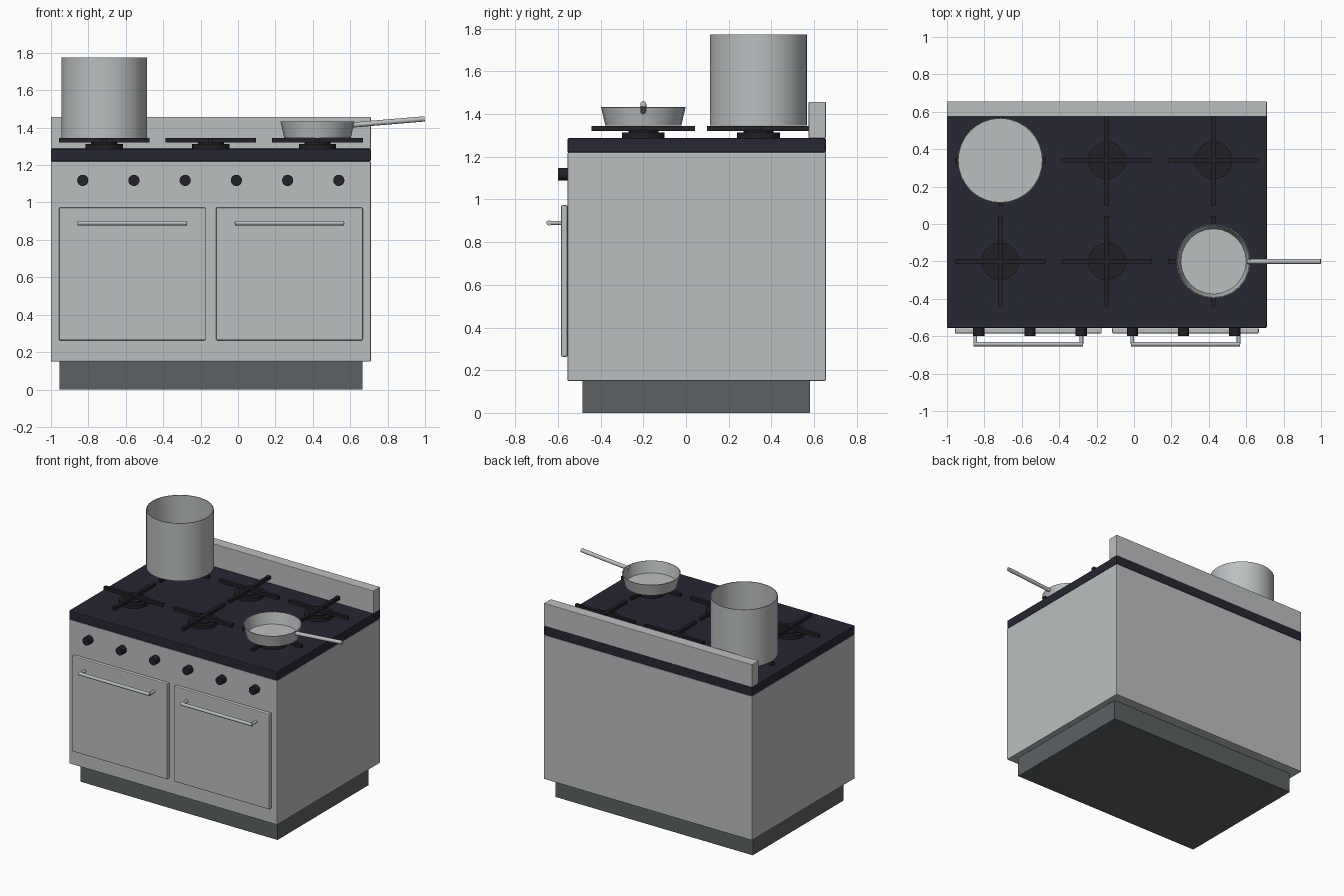
import bpy, bmesh, math
from mathutils import Vector

old = bpy.data.objects.get("Cube")
if old:
    bpy.data.objects.remove(old, do_unlink=True)


def material(name, rgb):
    m = bpy.data.materials.new(name)
    m.use_nodes = True
    m.diffuse_color = (*rgb, 1)
    m.node_tree.nodes["Principled BSDF"].inputs["Base Color"].default_value = (*rgb, 1)
    return m


steel = material("brushed steel", (0.5, 0.52, 0.53))
enamel = material("dark enamel", (0.02, 0.02, 0.034))
iron = material("cast iron", (0.015, 0.015, 0.02))
plinth_grey = material("plinth grey", (0.11, 0.12, 0.125))


def finish(name, bm, mat):
    mesh = bpy.data.meshes.new(name)
    bm.to_mesh(mesh)
    bm.free()
    obj = bpy.data.objects.new(name, mesh)
    bpy.context.collection.objects.link(obj)
    mesh.materials.append(mat)
    return obj


def smooth(obj):
    bpy.ops.object.select_all(action="DESELECT")
    obj.select_set(True)
    bpy.context.view_layer.objects.active = obj
    bpy.ops.object.shade_smooth_by_angle(angle=math.radians(35))


def box(name, low, high, mat, bevel=0.0):
    """Box between two opposite corners, with optional rounded edges."""
    low, high = Vector(low), Vector(high)
    bm = bmesh.new()
    bmesh.ops.create_cube(bm, size=1)
    bmesh.ops.scale(bm, vec=high - low, verts=bm.verts)
    bmesh.ops.translate(bm, vec=(low + high) / 2, verts=bm.verts)
    obj = finish(name, bm, mat)
    if bevel:
        mod = obj.modifiers.new("soft edges", "BEVEL")
        mod.width, mod.segments = bevel, 2
    return obj


def rod(name, start, end, r1, mat, r2=None, sides=16):
    """Cylinder or cone from one point to another."""
    start, end = Vector(start), Vector(end)
    axis = end - start
    bm = bmesh.new()
    bmesh.ops.create_cone(bm, cap_ends=True, segments=sides, radius1=r1,
                          radius2=r1 if r2 is None else r2, depth=axis.length)
    bmesh.ops.rotate(bm, verts=bm.verts,
                     matrix=Vector((0, 0, 1)).rotation_difference(axis).to_matrix())
    bmesh.ops.translate(bm, vec=(start + end) / 2, verts=bm.verts)
    obj = finish(name, bm, mat)
    smooth(obj)
    return obj


def vessel(name, x, y, z, r1, r2, height, sides):
    """Open thin-walled pan."""
    obj = rod(name, (x, y, z), (x, y, z + height), r1, steel, r2, sides)
    bm = bmesh.new()
    bm.from_mesh(obj.data)
    top = [f for f in bm.faces if f.normal.z > 0.9]
    bmesh.ops.delete(bm, geom=top, context="FACES_ONLY")
    bm.to_mesh(obj.data)
    bm.free()
    wall = obj.modifiers.new("wall", "SOLIDIFY")
    wall.thickness, wall.offset = 0.005, -1
    return obj


# Cabinet
left, right, front, back = 0.71, -1.0, -0.555, 0.655
box("plinth", (-0.955, -0.485, 0), (0.665, 0.58, 0.15), plinth_grey)
box("body", (right, front, 0.15), (left, back, 1.22), steel, 0.004)
box("hob_top", (right, front, 1.22), (left, back, 1.287), enamel, 0.005)
box("backsplash", (right, 0.575, 1.287), (left, back, 1.457), steel, 0.003)

# Oven doors with bar handles
for side, x0, x1 in (("right", -0.957, -0.173), ("left", -0.117, 0.667)):
    box(side + "_door", (x0, -0.585, 0.263), (x1, front, 0.973), steel, 0.006)
    h0, h1 = x0 + 0.1, x1 - 0.1
    rod(side + "_handle_bar", (h0, -0.642, 0.89), (h1, -0.642, 0.89), 0.012, steel)
    for end, hx in (("outer", h0 + 0.008), ("inner", h1 - 0.008)):
        rod(side + "_handle_post_" + end, (hx, -0.58, 0.89), (hx, -0.642, 0.89), 0.01, steel)

# Control knobs
for i in range(6):
    x = -0.83 + i * 0.2738
    rod(f"knob_{i + 1}", (x, front, 1.118), (x, -0.6, 1.118), 0.03, iron)

# Burners with cross-shaped grates
for row, y in (("front", -0.2), ("back", 0.34)):
    for col, x in (("right", -0.715), ("middle", -0.145), ("left", 0.425)):
        tag = f"{row}_{col}"
        rod(tag + "_burner", (x, y, 1.285), (x, y, 1.314), 0.1, iron, sides=32)
        rod(tag + "_burner_cap", (x, y, 1.314), (x, y, 1.322), 0.07, iron, sides=24)
        box(tag + "_grate_across", (x - 0.242, y - 0.012, 1.32), (x + 0.242, y + 0.012, 1.345), iron)
        box(tag + "_grate_along", (x - 0.012, y - 0.242, 1.32), (x + 0.012, y + 0.242, 1.344), iron)

# Cookware
vessel("stock_pot", -0.715, 0.34, 1.346, 0.228, 0.228, 0.428, 32)
vessel("frying_pan", 0.425, -0.2, 1.346, 0.178, 0.198, 0.086, 24)
rod("frying_pan_handle", (0.605, -0.2, 1.414), (0.998, -0.2, 1.447), 0.014, steel, sides=12)
